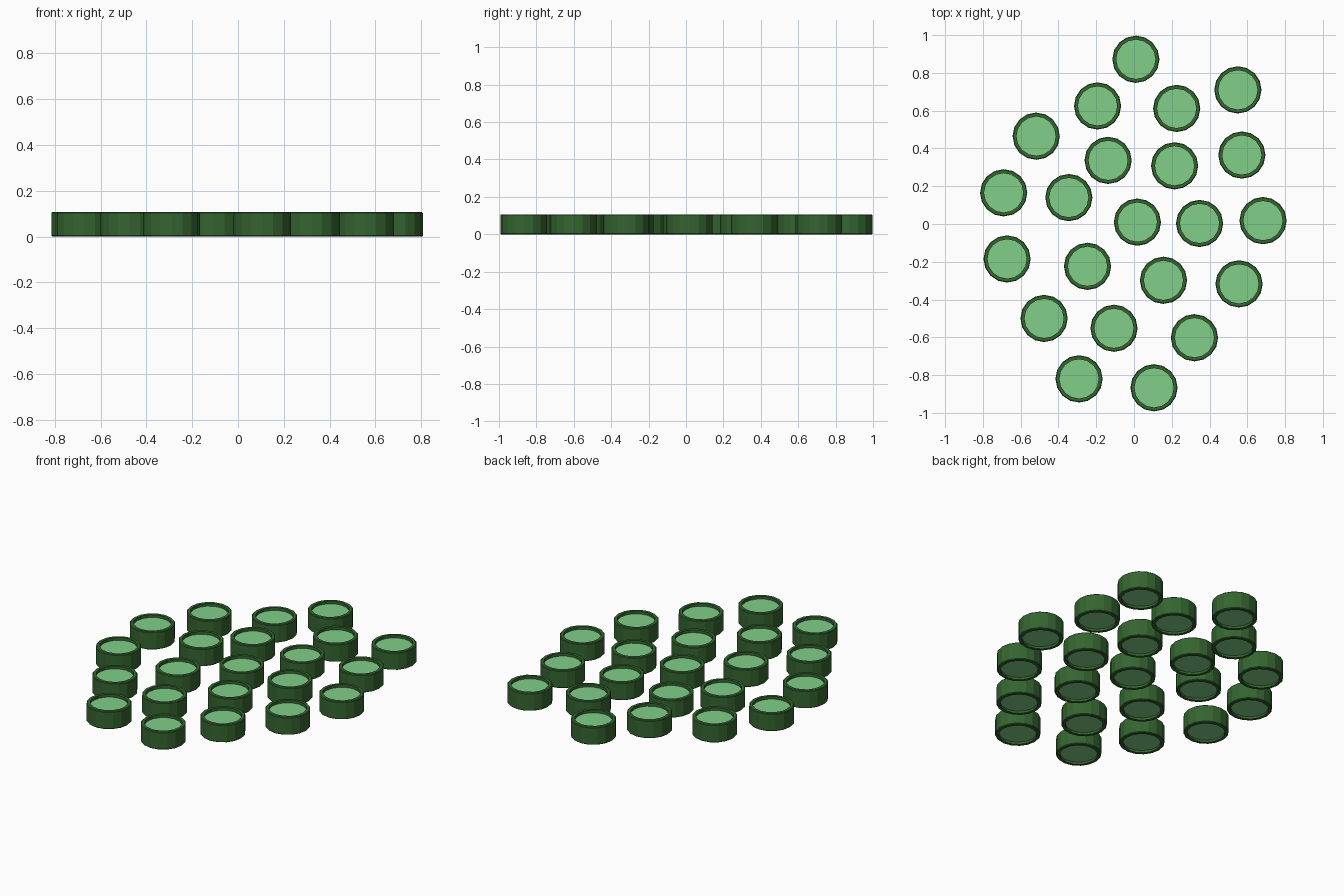
import bpy, bmesh, math

if "Cube" in bpy.data.objects:
    bpy.data.objects.remove(bpy.data.objects["Cube"])

SIDES = 16
R_OUT, R_IN, HEIGHT = 0.125, 0.104, 0.107

# centres of the dishes seen from above
CENTRES = [
    (0.01, 0.872), (0.55, 0.71), (-0.193, 0.625), (0.226, 0.612),
    (-0.518, 0.465), (-0.137, 0.337), (0.215, 0.308), (0.571, 0.365),
    (-0.69, 0.165), (-0.345, 0.14), (0.018, 0.01), (0.347, 0.003),
    (0.683, 0.018), (-0.672, -0.185), (-0.246, -0.224), (0.156, -0.298),
    (0.556, -0.317), (-0.476, -0.5), (-0.106, -0.552), (0.32, -0.602),
    (-0.291, -0.82), (0.106, -0.867)]


def material(name, colour):
    m = bpy.data.materials.new(name)
    m.diffuse_color = colour
    m.use_nodes = True
    m.node_tree.nodes["Principled BSDF"].inputs["Base Color"].default_value = m.diffuse_color
    return m


def lathe(name, profile, mat, closed):
    """Revolve (radius, z) points around z into a faceted mesh."""
    bm = bmesh.new()
    rings = [[bm.verts.new((r * math.cos(a), r * math.sin(a), z))
              for a in (2 * math.pi * i / SIDES for i in range(SIDES))]
             for r, z in profile]
    pairs = list(zip(rings, rings[1:]))
    if closed:
        pairs.append((rings[-1], rings[0]))
    else:
        bm.faces.new(rings[0])
        bm.faces.new(rings[-1])
    for lo, hi in pairs:
        for i in range(SIDES):
            j = (i + 1) % SIDES
            bm.faces.new((lo[i], lo[j], hi[j], hi[i]))
    bmesh.ops.recalc_face_normals(bm, faces=bm.faces)
    me = bpy.data.meshes.new(name)
    bm.to_mesh(me)
    bm.free()
    me.materials.append(mat)
    return me


wall_mat = material("dark_green", (0.035, 0.13, 0.03, 1))
glass_mat = material("pale_green", (0.22, 0.62, 0.25, 0.6))

# rim wall with softly bevelled edges, and the pale slab held inside it
b = 0.004
wall = lathe("rim", [(R_OUT - b, 0), (R_OUT, b), (R_OUT, HEIGHT - b),
                     (R_OUT - b, HEIGHT), (R_IN, HEIGHT), (R_IN, 0)], wall_mat, True)
slab = lathe("slab", [(R_IN, 0.014), (R_IN, 0.09)], glass_mat, False)

for n, (x, y) in enumerate(CENTRES, 1):
    for me in (wall, slab):
        ob = bpy.data.objects.new(f"{me.name}_{n}", me)
        ob.location = (x, y, 0)
        bpy.context.collection.objects.link(ob)
